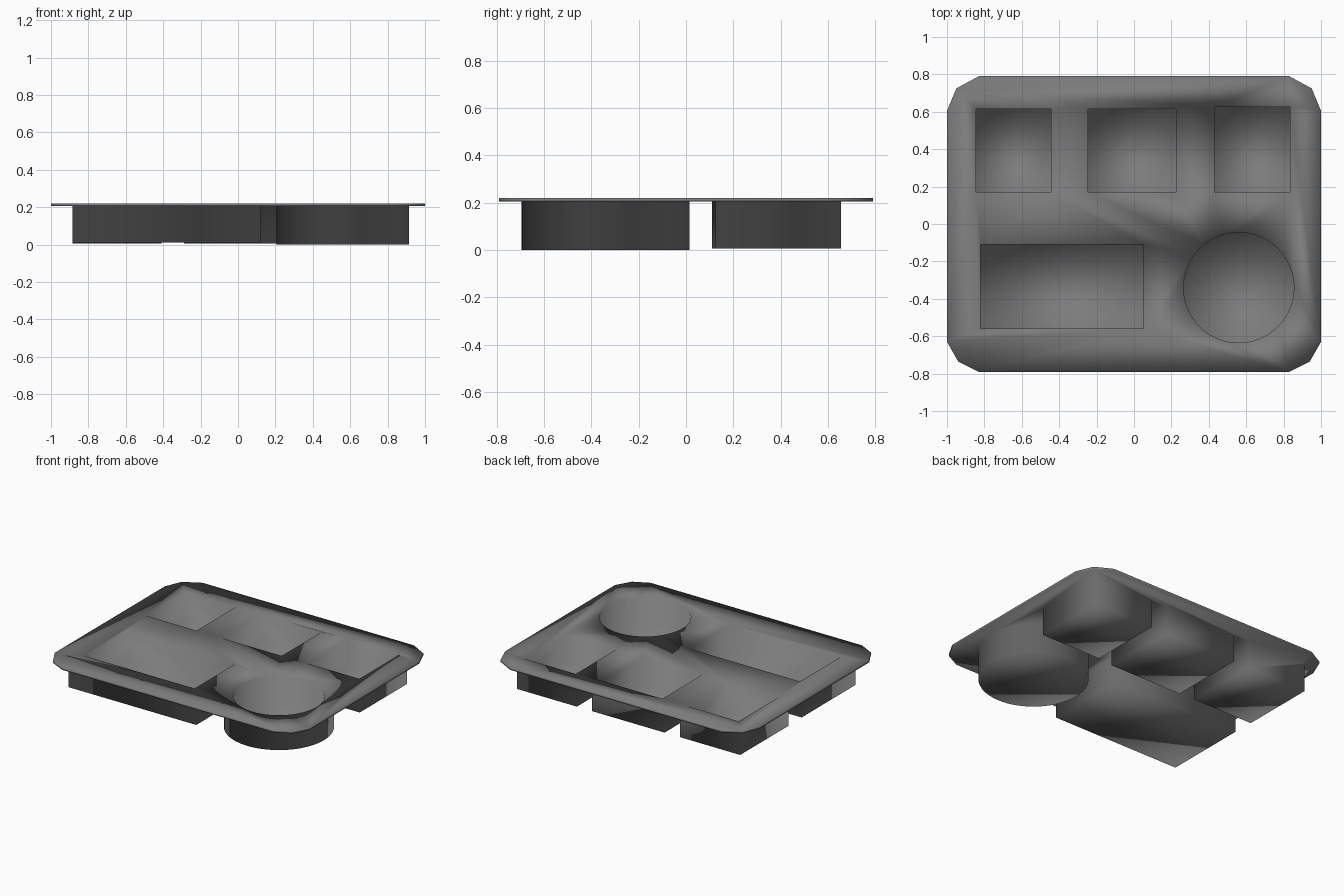
import bpy, bmesh, math

if "Cube" in bpy.data.objects:
    bpy.data.objects.remove(bpy.data.objects["Cube"])

PLATE_LOW, PLATE_TOP = 0.205, 0.22


def prism(name, outline, z0, z1):
    """Closed solid made by extruding a flat outline upward."""
    bm = bmesh.new()
    face = bm.faces.new([bm.verts.new((x, y, z0)) for x, y in outline])
    top = bmesh.ops.extrude_face_region(bm, geom=[face])["geom"]
    for v in top:
        if isinstance(v, bmesh.types.BMVert):
            v.co.z = z1
    bmesh.ops.recalc_face_normals(bm, faces=bm.faces)
    mesh = bpy.data.meshes.new(name)
    bm.to_mesh(mesh)
    bm.free()
    obj = bpy.data.objects.new(name, mesh)
    bpy.context.collection.objects.link(obj)
    return obj


def rect(x0, x1, y0, y1):
    return [(x0, y0), (x1, y0), (x1, y1), (x0, y1)]


def circle(cx, cy, r, n=64):
    return [(cx + r * math.cos(2 * math.pi * i / n),
             cy + r * math.sin(2 * math.pi * i / n)) for i in range(n)]


def combine(target, other, operation):
    mod = target.modifiers.new(operation.lower(), 'BOOLEAN')
    mod.operation = operation
    mod.solver = 'EXACT'
    mod.object = other
    bpy.context.view_layer.objects.active = target
    bpy.ops.object.modifier_apply(modifier=mod.name)
    bpy.data.objects.remove(other, do_unlink=True)


# Flat rim plate with clipped corners
back_corner = [(1.0, 0.605), (0.95, 0.725), (0.83, 0.79)]
front_corner = [(1.0, 0.63), (0.94, 0.735), (0.83, 0.79)]
plate = []
for sx, sy in ((1, 1), (-1, 1), (-1, -1), (1, -1)):
    corner = back_corner if sy > 0 else front_corner
    pts = corner if sx * sy > 0 else corner[::-1]
    plate += [(sx * x, sy * y) for x, y in pts]
tray = prism("food_tray", plate, PLATE_LOW, PLATE_TOP)

# Compartments: outer shell outline, inner opening outline, underside height
compartments = [
    (rect(-0.885, -0.41, 0.115, 0.655), rect(-0.845, -0.445, 0.17, 0.615), 0.007),
    (rect(-0.29, 0.28, 0.11, 0.655), rect(-0.245, 0.225, 0.17, 0.615), 0.007),
    (rect(0.40, 0.87, 0.125, 0.655), rect(0.43, 0.835, 0.17, 0.625), 0.007),
    (rect(-0.885, 0.12, -0.64, -0.035), rect(-0.82, 0.05, -0.56, -0.11), 0.01),
    (circle(0.56, -0.34, 0.355), circle(0.56, -0.34, 0.295), 0.0),
]
for outer, inner, base in compartments:
    combine(tray, prism("shell", outer, base, 0.212), 'UNION')
for outer, inner, base in compartments:
    combine(tray, prism("hollow", inner, base + 0.014, 0.4), 'DIFFERENCE')

# Dark plastic, softly shaded all over
plastic = bpy.data.materials.new("dark_plastic")
plastic.diffuse_color = (0.2, 0.2, 0.2, 1)
plastic.use_nodes = True
plastic.node_tree.nodes["Principled BSDF"].inputs["Base Color"].default_value = plastic.diffuse_color
tray.data.materials.clear()
tray.data.materials.append(plastic)
bpy.ops.object.select_all(action='DESELECT')
tray.select_set(True)
bpy.context.view_layer.objects.active = tray
bpy.ops.object.shade_smooth()
